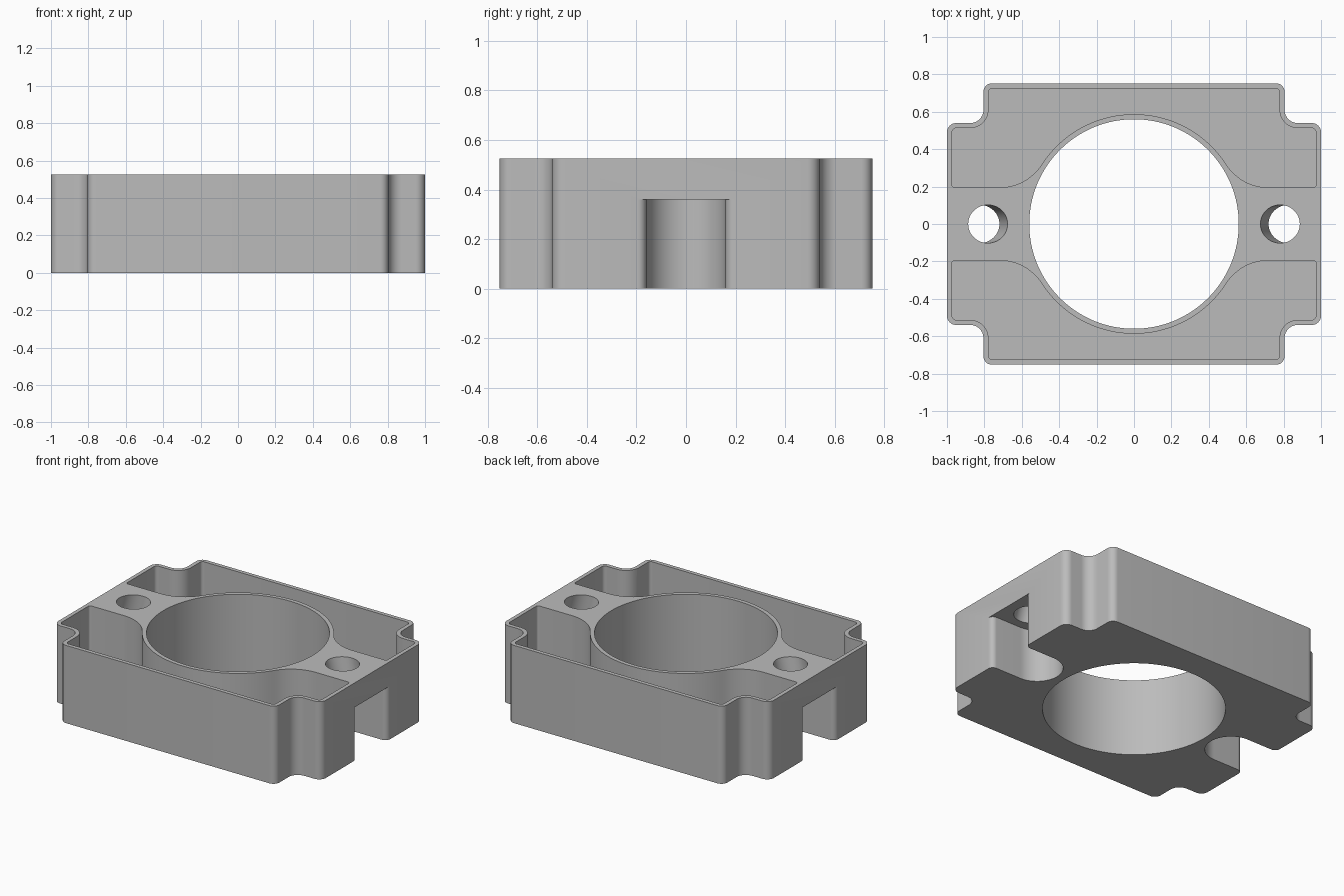
import bpy, bmesh
from math import pi, radians, atan2, sqrt, cos, sin, tan
from mathutils import Vector, Matrix

cube = bpy.data.objects.get("Cube")
if cube:
    bpy.data.objects.remove(cube, do_unlink=True)

HEIGHT, WALL, BORE = 0.525, 0.027, 0.56
SLOT_TOP, SLOT_R = 0.36, 0.16

grey = bpy.data.materials.new("plain_grey")
grey.use_nodes = True
color = (0.5, 0.5, 0.5, 1)
grey.diffuse_color = color
grey.node_tree.nodes["Principled BSDF"].inputs["Base Color"].default_value = color


def arc(cx, cy, r, a0, a1, n=16):
    return [(cx + r * cos(a0 + (a1 - a0) * i / n), cy + r * sin(a0 + (a1 - a0) * i / n))
            for i in range(n + 1)]


def fillet(prev, corner, nxt, r, n=8):
    """Replace a corner by a tangent arc of radius r."""
    p, c, q = Vector(prev), Vector(corner), Vector(nxt)
    u, v = (p - c).normalized(), (q - c).normalized()
    half = u.angle(v) / 2
    centre = c + (u + v).normalized() * r / sin(half)
    start = c + u * r / tan(half) - centre
    turn = (pi - 2 * half) * (1 if u.cross(v) < 0 else -1)
    return [tuple(centre + Matrix.Rotation(turn * i / n, 2) @ start) for i in range(n + 1)]


def rounded(corners):
    """Closed outline from (x, y, radius) corners."""
    pts = []
    for i, (x, y, r) in enumerate(corners):
        a, b = corners[i - 1][:2], corners[(i + 1) % len(corners)][:2]
        pts += fillet(a, (x, y), b, r) if r else [(x, y)]
    return pts


def prism(name, outline, z0, z1):
    bm = bmesh.new()
    face = bm.faces.new([bm.verts.new((x, y, z0)) for x, y in outline])
    top = bmesh.ops.extrude_face_region(bm, geom=[face])["geom"]
    bmesh.ops.translate(bm, vec=(0, 0, z1 - z0),
                        verts=[g for g in top if isinstance(g, bmesh.types.BMVert)])
    bmesh.ops.recalc_face_normals(bm, faces=bm.faces)
    mesh = bpy.data.meshes.new(name)
    bm.to_mesh(mesh)
    bm.free()
    obj = bpy.data.objects.new(name, mesh)
    bpy.context.collection.objects.link(obj)
    mesh.materials.append(grey)
    return obj


# Stepped block outline with rounded corners
quarter = [(1.0, 0.54, 0.05), (0.805, 0.54, 0.07), (0.805, 0.752, 0.045)]
mirrored = [(-x, y, r) for x, y, r in reversed(quarter)]
back = quarter + mirrored
body = prism("housing_block", rounded(back + [(-x, -y, r) for x, y, r in back]), 0, HEIGHT)

cutters = [prism("bore_cutter", arc(0, 0, BORE, 0, 2 * pi, 128)[:-1], -0.1, HEIGHT + 0.1)]

# Pocket outline: thin outer wall, curved rib following the bore
ring, edge_y, bend_x = BORE + WALL, 0.195, 0.72
bend_r = (bend_x**2 + edge_y**2 - ring**2) / (2 * (ring - edge_y))
bend_y = edge_y + bend_r
a = atan2(bend_y, bend_x)
right_bend = arc(bend_x, bend_y, bend_r, a - pi, -pi / 2)
rim = arc(0, 0, ring, pi - a, a, 48)
inner = [(-x, y) for x, y in reversed(right_bend)] + rim[1:-1] + right_bend
step = [(1.0 - WALL, edge_y, 0.015), (1.0 - WALL, 0.54 - WALL, 0.023),
        (0.805 - WALL, 0.54 - WALL, 0.097), (0.805 - WALL, 0.752 - WALL, 0.02)]
pocket = rounded([(x, y, 0) for x, y in inner] + step + [(-x, y, r) for x, y, r in reversed(step)])

# Slot outline: round inner end, flared mouth
flare, end_x = 0.036, 0.775
mouth = arc(1 - flare, SLOT_R + flare, flare, -pi / 2, 0, 8)
upper = mouth + [(1.1, SLOT_R + flare)]
slot = (arc(end_x, 0, SLOT_R, 1.5 * pi, pi / 2, 32) + upper
        + [(x, -y) for x, y in reversed(upper)])

for s in (1, -1):
    cutters.append(prism("pocket_cutter", [(s * x, s * y) for x, y in pocket], WALL, HEIGHT + 0.1))
    cutters.append(prism("slot_cutter", [(s * x, s * y) for x, y in slot], -0.1, SLOT_TOP))
    # Screw hole leaning outward toward the bottom
    hole = prism("hole_cutter", arc(0, 0, 0.102, 0, 2 * pi, 48)[:-1], -0.25, 0.15)
    hole.location = (s * 0.781, 0, HEIGHT)
    hole.rotation_euler = (0, radians(-15 * s), 0)
    cutters.append(hole)

bpy.ops.object.select_all(action="DESELECT")
bpy.context.view_layer.objects.active = body
body.select_set(True)
for cutter in cutters:
    cutter.hide_render = True
    mod = body.modifiers.new("cut", "BOOLEAN")
    mod.operation, mod.solver, mod.object = "DIFFERENCE", "EXACT", cutter
    bpy.ops.object.modifier_apply(modifier=mod.name)
for cutter in cutters:
    bpy.data.objects.remove(cutter, do_unlink=True)

bpy.ops.object.shade_smooth_by_angle(angle=radians(30))
